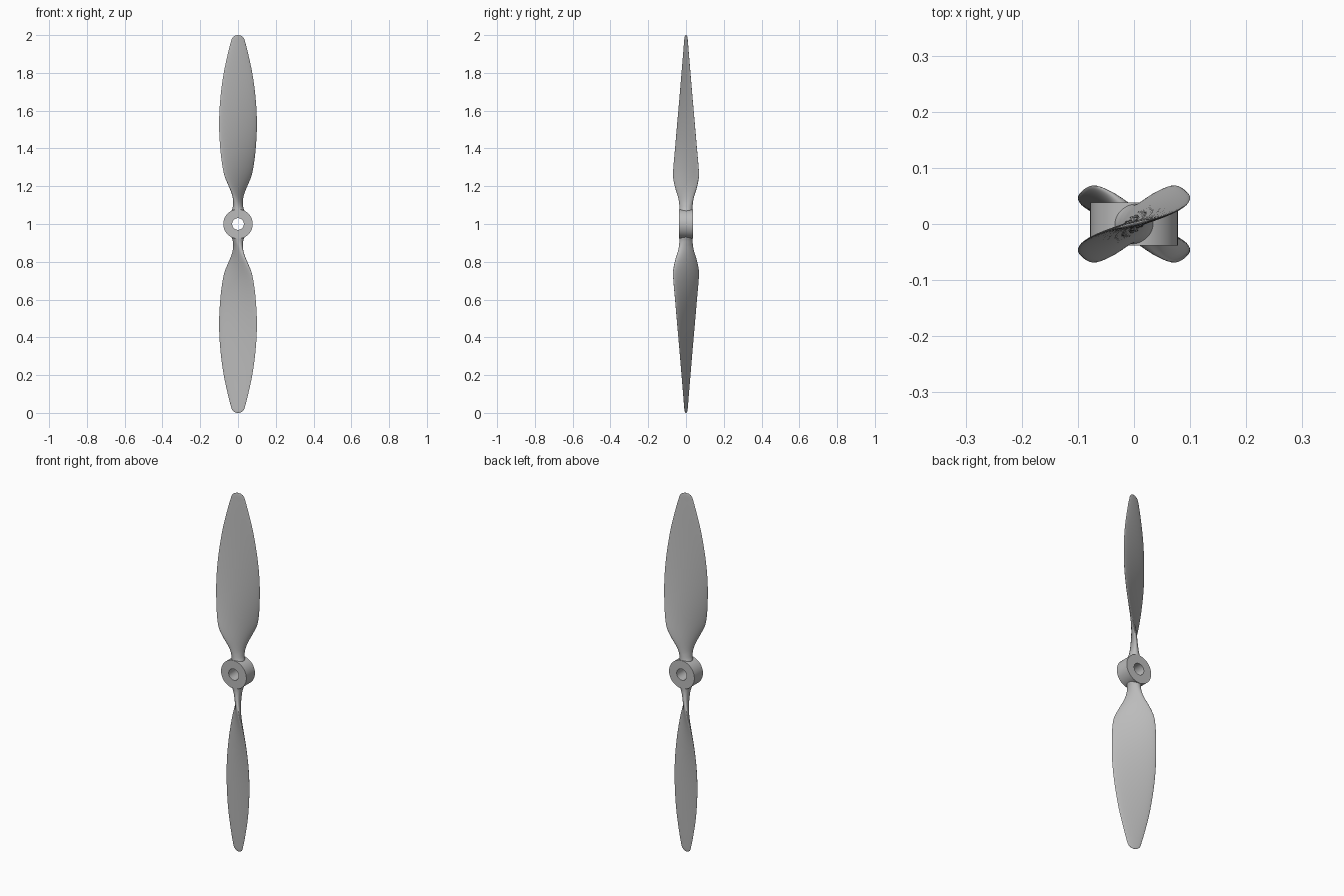
import bpy, bmesh
from math import sin, cos, atan2, pi, radians

if "Cube" in bpy.data.objects:
    bpy.data.objects.remove(bpy.data.objects["Cube"], do_unlink=True)

gray = bpy.data.materials.new("plain gray")
gray.use_nodes = True
color = (0.5, 0.5, 0.5, 1)
gray.diffuse_color = color
gray.node_tree.nodes["Principled BSDF"].inputs["Base Color"].default_value = color

CENTER = 1.0     # height of the hub axis
PITCH = 0.245    # constant-pitch twist: tan(angle) = PITCH / radius
SIDES = 40

# Blade stations: radius, half chord, half thickness
STATIONS = [
    (0.045, 0.035, 0.036), (0.07, 0.036, 0.034), (0.085, 0.036, 0.028),
    (0.10, 0.037, 0.024), (0.12, 0.041, 0.020), (0.15, 0.051, 0.017),
    (0.20, 0.076, 0.014), (0.25, 0.097, 0.012), (0.30, 0.105, 0.011),
    (0.40, 0.110, 0.010), (0.50, 0.111, 0.009), (0.60, 0.106, 0.008),
    (0.70, 0.095, 0.007), (0.80, 0.079, 0.006), (0.90, 0.056, 0.005),
    (0.96, 0.040, 0.004), (0.985, 0.031, 0.0035), (0.996, 0.018, 0.0025),
    (1.0, 0.006, 0.001),
]


def smooth_stations(points, steps=4):
    """Catmull-Rom interpolation through the stations."""
    result = []
    last = len(points) - 1
    for i in range(last):
        quad = [points[max(i - 1, 0)], points[i], points[i + 1], points[min(i + 2, last)]]
        for s in range(steps):
            t = s / steps
            u = points[i][0] + t * (points[i + 1][0] - points[i][0])
            values = [u]
            for k in (1, 2):
                (a, fa), (b, fb), (c, fc), (d, fd) = [(q[0], q[k]) for q in quad]
                mb, mc = (fc - fa) / (c - a), (fd - fb) / (d - b)
                h = c - b
                values.append((2*t**3 - 3*t**2 + 1) * fb + (t**3 - 2*t**2 + t) * h * mb
                              + (3*t**2 - 2*t**3) * fc + (t**3 - t**2) * h * mc)
            result.append(values)
    result.append(points[-1])
    return result


def finish(name, bm, angle):
    bmesh.ops.recalc_face_normals(bm, faces=bm.faces)
    mesh = bpy.data.meshes.new(name)
    bm.to_mesh(mesh)
    bm.free()
    mesh.materials.append(gray)
    obj = bpy.data.objects.new(name, mesh)
    bpy.context.collection.objects.link(obj)
    bpy.ops.object.select_all(action="DESELECT")
    obj.select_set(True)
    bpy.context.view_layer.objects.active = obj
    bpy.ops.object.shade_smooth_by_angle(angle=radians(angle))
    return obj


def bridge(bm, ring_a, ring_b):
    n = len(ring_a)
    for i in range(n):
        j = (i + 1) % n
        bm.faces.new((ring_a[i], ring_a[j], ring_b[j], ring_b[i]))


# Twisted blade lofted along its length; side = 1 up, -1 turned half round the axis
def make_blade(name, side):
    bm = bmesh.new()
    rings = []
    for radius, chord, thick in smooth_stations(STATIONS):
        twist = atan2(PITCH, radius)
        ring = []
        for i in range(SIDES):
            a = 2 * pi * i / SIDES
            u, v = chord * cos(a), thick * sin(a)
            x = u * cos(twist) - v * sin(twist)
            y = u * sin(twist) + v * cos(twist)
            ring.append(bm.verts.new((side * x, y, CENTER + side * radius)))
        rings.append(ring)
    for low, high in zip(rings, rings[1:]):
        bridge(bm, low, high)
    bm.faces.new(rings[0])
    bm.faces.new(rings[-1])
    return finish(name, bm, 60)


# Hub ring with a through bore
def make_hub():
    bm = bmesh.new()
    outer, bore, depth = 0.078, 0.031, 0.038
    profile = [(bore, -depth), (outer, -depth), (outer, depth), (bore, depth)]
    rings = []
    for radius, y in profile:
        rings.append([bm.verts.new((radius * cos(2 * pi * i / 64), y,
                                    CENTER + radius * sin(2 * pi * i / 64)))
                      for i in range(64)])
    for k in range(4):
        bridge(bm, rings[k], rings[(k + 1) % 4])
    return finish("hub", bm, 30)


make_hub()
make_blade("upper_blade", 1)
make_blade("lower_blade", -1)
